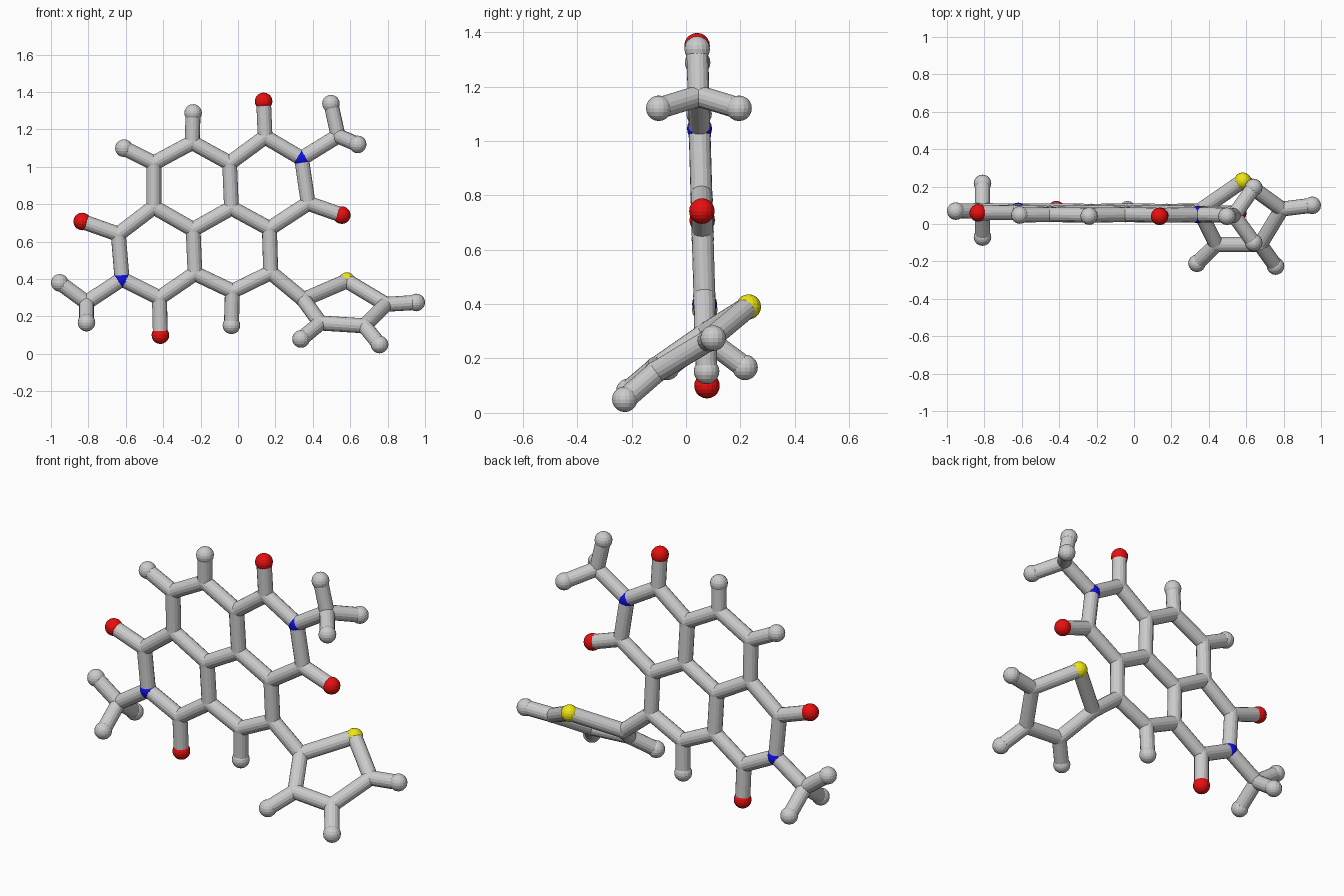
import bpy, bmesh, itertools
from mathutils import Vector, Matrix

if "Cube" in bpy.data.objects:
    bpy.data.objects.remove(bpy.data.objects["Cube"])

BOND_R = 0.04

# Atoms of the flat sheet, as (x, z); y follows the slight lean of the sheet
flat = {
    "C": [(-.45, 1.02), (-.245, 1.13), (-.045, 1.02), (-.035, .78), (-.24, .665),
          (-.45, .785), (-.64, .64), (-.42, .30), (-.23, .43), (-.03, .335),
          (.175, .435), (.168, .67), (.375, .805), (.145, 1.16),
          (-.81, .275), (.535, 1.165)],
    "N": [(-.62, .40), (.34, 1.045)],
    "O": [(-.833, .708), (-.415, .10), (.137, 1.35), (.555, .742)],
    "H": [(-.61, 1.10), (-.24, 1.288), (-.035, .153), (-.953, .38), (.497, 1.338)],
}
# Atoms out of the sheet: five-sided ring and methyl tips, as (x, y, z)
free = {
    "C": [(.35, .07, .29), (.79, .08, .265), (.675, -.11, .15), (.44, -.11, .165)],
    "S": [(.582, .23, .39)],
    "H": [(.953, .10, .275), (.757, -.225, .05), (.337, -.21, .08),
          (-.81, .217, .167), (-.81, -.07, .167),
          (.64, .195, 1.12), (.64, -.10, 1.12)],
}
atoms = [(k, Vector((x, .08 - .029 * z, z))) for k, pts in flat.items() for x, z in pts]
atoms += [(k, Vector(p)) for k, pts in free.items() for p in pts]


def add_ball(bm, p, r):
    bmesh.ops.create_uvsphere(bm, u_segments=16, v_segments=10, radius=r,
                              matrix=Matrix.Translation(p))


def add_rod(bm, a, b):
    d = b - a
    m = Matrix.Translation((a + b) / 2) @ d.to_track_quat('Z', 'Y').to_matrix().to_4x4()
    bmesh.ops.create_cone(bm, cap_ends=True, segments=16, radius1=BOND_R,
                          radius2=BOND_R, depth=d.length, matrix=m)


def finish(bm, name, color=None):
    me = bpy.data.meshes.new(name)
    bm.to_mesh(me)
    bm.free()
    ob = bpy.data.objects.new(name, me)
    bpy.context.collection.objects.link(ob)
    if color:
        mat = bpy.data.materials.new(name)
        mat.diffuse_color = color
        mat.use_nodes = True
        mat.node_tree.nodes["Principled BSDF"].inputs["Base Color"].default_value = mat.diffuse_color
        me.materials.append(mat)


# Bonds: a rod between every pair of neighbouring atoms
bm = bmesh.new()
for (ka, a), (kb, b) in itertools.combinations(atoms, 2):
    reach = 0.23 if "H" in (ka, kb) else 0.33
    if (a - b).length < reach and (ka, kb) != ("H", "H"):
        add_rod(bm, a, b)
finish(bm, "bonds")

# Atoms: one object per element
for kind, name, r, color in [
    ("C", "carbon_joints", .0415, None),
    ("H", "hydrogen_balls", .047, None),
    ("O", "oxygen_balls", .047, (.8, .005, .005, 1)),
    ("N", "nitrogen_joints", .046, (.005, .005, .8, 1)),
    ("S", "sulfur_ball", .046, (.85, .8, .005, 1)),
]:
    bm = bmesh.new()
    for k, p in atoms:
        if k == kind:
            add_ball(bm, p, r)
    finish(bm, name, color)
